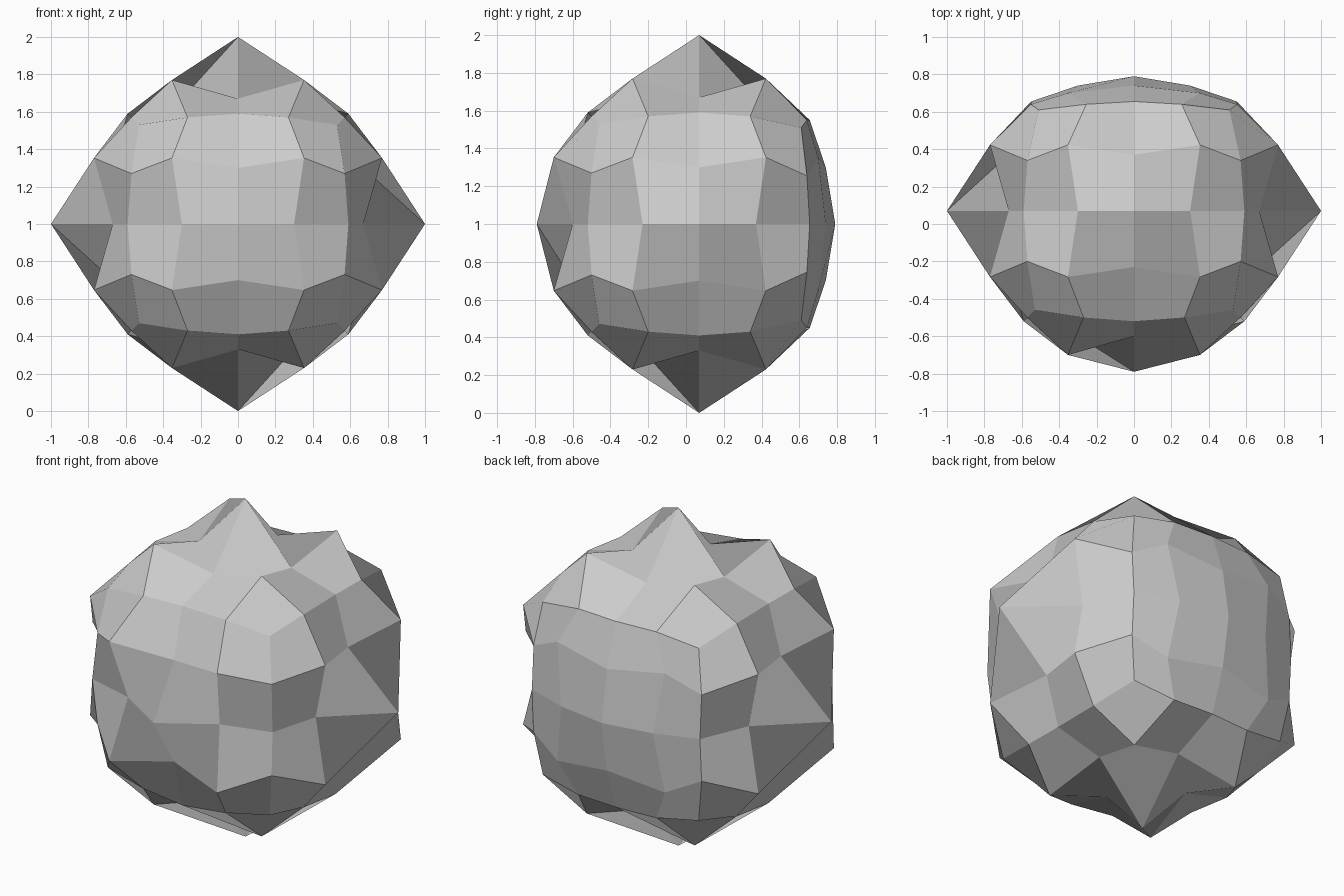
import bpy, bmesh

if "Cube" in bpy.data.objects:
    bpy.data.objects.remove(bpy.data.objects["Cube"])

# Position of each kind of grid vertex on a cube with 4 x 4 faces per side:
# key = sorted grid steps from the centre, value = distance for each step
RING = {
    (2, 0, 0): {2: 1.00},            # spike tip
    (2, 1, 0): {2: 0.67, 1: 0.30},   # valley beside the tip
    (2, 1, 1): {2: 0.77, 1: 0.353},  # small peaks around the tip
    (2, 2, 0): {2: 0.59},            # middle of a cube edge
    (2, 2, 1): {2: 0.57, 1: 0.27},
    (2, 2, 2): {2: 0.53},            # cube corner
}
FRONT_TIP = 0.86                     # blunter front tip
# Flattened back: (sideways distances, depth)
BACK = {
    (2, 0, 0): ({}, 0.72),
    (2, 1, 0): ({1: 0.30}, 0.67),
    (2, 1, 1): ({1: 0.352}, 0.63),
    (2, 2, 0): ({2: 0.55}, 0.585),
    (2, 2, 1): ({2: 0.55, 1: 0.255}, 0.57),
    (2, 2, 2): ({2: 0.51}, 0.54),
}


def place(co):
    steps = [round(c * 2) for c in co]
    key = tuple(sorted((abs(s) for s in steps), reverse=True))
    table = BACK[key][0] if steps[1] == 2 else RING[key]
    pos = [0 if s == 0 else table.get(abs(s), 0) * (1 if s > 0 else -1) for s in steps]
    if steps[1] == 2:
        pos[1] = BACK[key][1]
    elif key == (2, 0, 0) and steps[1] == -2:
        pos[1] = -FRONT_TIP
    return pos


# Gridded cube as the starting cage
bm = bmesh.new()
bmesh.ops.create_cube(bm, size=2)
bmesh.ops.subdivide_edges(bm, edges=bm.edges[:], cuts=3, use_grid_fill=True)
bmesh.ops.recalc_face_normals(bm, faces=bm.faces[:])
bm.verts.index_update()

# Spiky boulder: mirrored in x so the quads fold along the right diagonals
verts = []
for v in bm.verts:
    x, y, z = place(v.co)
    verts.append((-x, y + 0.07, z + 1))
faces = []
for f in bm.faces:
    a, b, c, d = [v.index for v in f.verts]
    faces.append((a, d, c, b))
bm.free()

mesh = bpy.data.meshes.new("spiky_boulder")
mesh.from_pydata(verts, [], faces)
mesh.update()
boulder = bpy.data.objects.new("spiky_boulder", mesh)
bpy.context.collection.objects.link(boulder)
